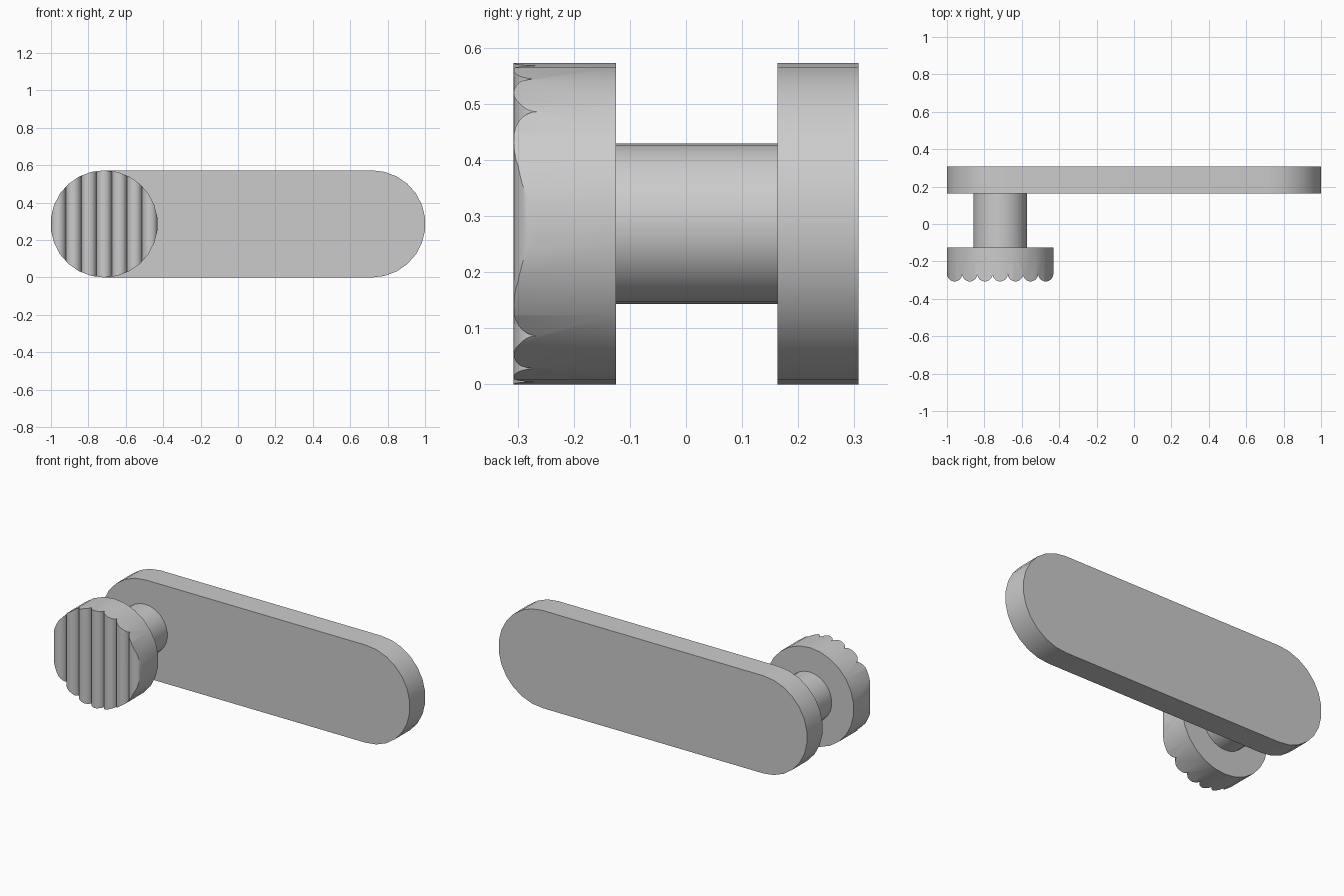
import bpy
import bmesh
from math import sin, cos, pi, radians

cube = bpy.data.objects.get("Cube")
if cube:
    bpy.data.objects.remove(cube, do_unlink=True)

R = 0.2865                        # end radius of plate, radius of knob
SIDES = 26                        # corners of a full circle
FLAT = R * cos(pi / SIDES)        # half width across the side facets
AXIS = -1 + FLAT                  # x of shaft and knob
RIBS, RIB_STEPS = 7, 14

grey = bpy.data.materials.new("plain grey")
grey.use_nodes = True
grey.diffuse_color = (0.6, 0.6, 0.6, 1)
grey.node_tree.nodes["Principled BSDF"].inputs["Base Color"].default_value = (0.6, 0.6, 0.6, 1)


def prism(name, points, direction):
    """Extrude a closed outline of 3D points along a direction."""
    bm = bmesh.new()
    face = bm.faces.new([bm.verts.new(p) for p in points])
    extruded = bmesh.ops.extrude_face_region(bm, geom=[face], use_keep_orig=True)
    moved = [v for v in extruded["geom"] if isinstance(v, bmesh.types.BMVert)]
    bmesh.ops.translate(bm, verts=moved, vec=direction)
    bmesh.ops.recalc_face_normals(bm, faces=bm.faces)
    mesh = bpy.data.meshes.new(name)
    bm.to_mesh(mesh)
    bm.free()
    obj = bpy.data.objects.new(name, mesh)
    bpy.context.collection.objects.link(obj)
    mesh.materials.append(grey)
    return obj


def arc(x, radius, y, start, steps):
    """Points around an axis along y, the first one straight up or down."""
    return [(x + radius * sin(start + 2 * pi * i / SIDES), y,
             R + radius * cos(start + 2 * pi * i / SIDES)) for i in range(steps)]


# Long plate with rounded ends
half = SIDES // 2 + 1
plate = prism("back_plate", arc(-AXIS, R, 0.163, 0, half) + arc(AXIS, R, 0.163, pi, half),
              (0, 0.144, 0))

# Shaft between plate and knob
shaft = prism("shaft", arc(AXIS, R / 2, -0.125, 0, SIDES), (0, 0.288, 0))

# Knob, cut to a row of upright rounded ribs on its front
knob = prism("ribbed_knob", arc(AXIS, R, -0.35, 0, SIDES), (0, 0.225, 0))
r = FLAT / RIBS
valley = -0.307 + r
outline = [(AXIS - FLAT - 0.05, 0, -0.1), (AXIS - FLAT - 0.05, valley, -0.1)]
for rib in range(RIBS):
    centre = AXIS - FLAT + r * (2 * rib + 1)
    outline += [(centre - r * cos(pi * i / RIB_STEPS), valley - r * sin(pi * i / RIB_STEPS), -0.1)
                for i in range(RIB_STEPS)]
outline += [(AXIS + FLAT, valley, -0.1), (AXIS + FLAT + 0.05, valley, -0.1),
            (AXIS + FLAT + 0.05, 0, -0.1)]
cutter = prism("rib_cutter", outline, (0, 0, 0.8))

boolean = knob.modifiers.new("ribs", "BOOLEAN")
boolean.operation = "INTERSECT"
boolean.solver = "EXACT"
boolean.object = cutter
bpy.ops.object.select_all(action="DESELECT")
bpy.context.view_layer.objects.active = knob
knob.select_set(True)
bpy.ops.object.modifier_apply(modifier="ribs")
bpy.data.objects.remove(cutter, do_unlink=True)

# Smooth the rounded sides, keep the rims and valleys sharp
for obj in (plate, shaft, knob):
    obj.select_set(True)
bpy.ops.object.shade_smooth_by_angle(angle=radians(30))
